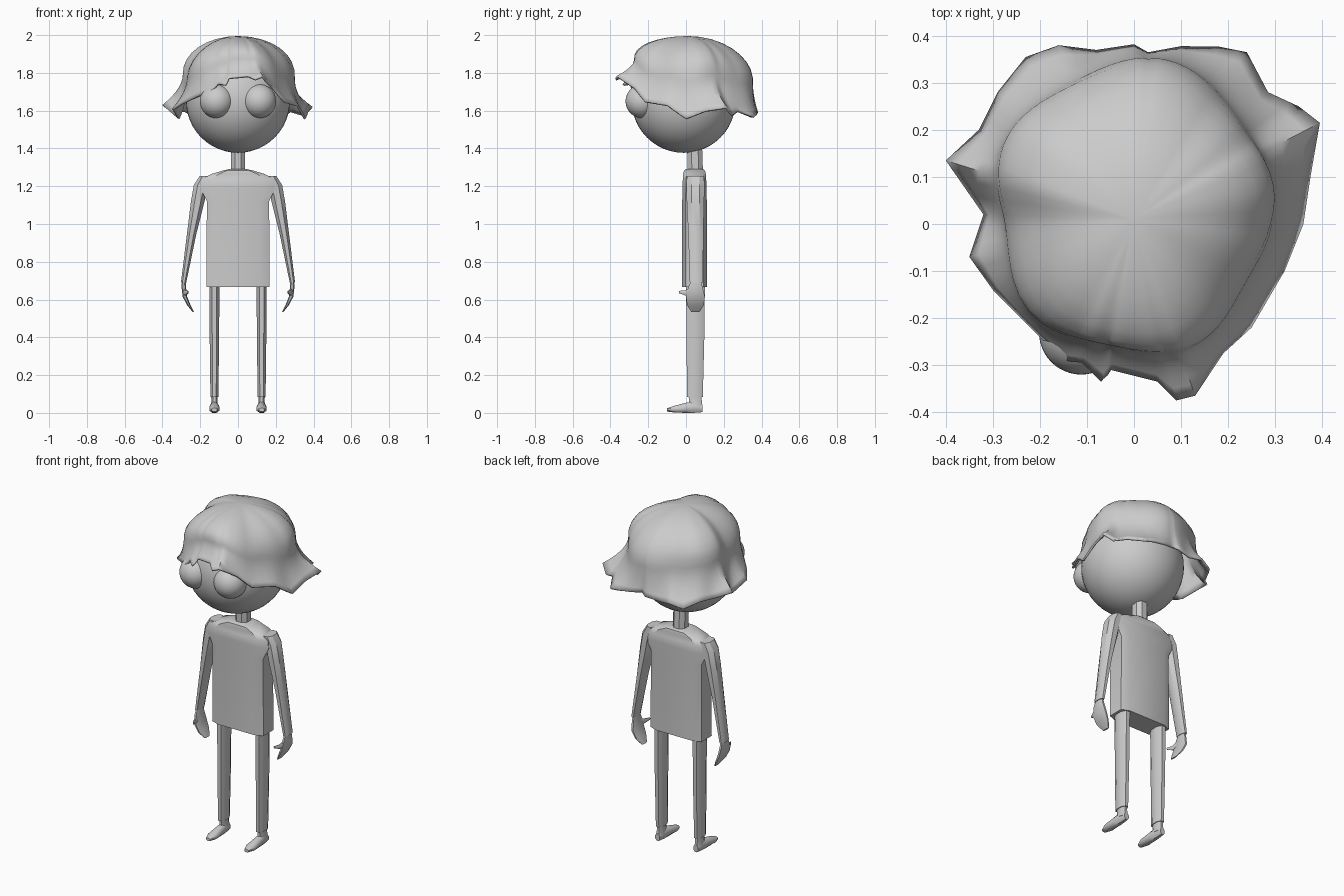
import bpy, bmesh, math
from mathutils import Vector

if "Cube" in bpy.data.objects:
    bpy.data.objects.remove(bpy.data.objects["Cube"])

grey = bpy.data.materials.new("plain grey")
grey.diffuse_color = (0.6, 0.6, 0.6, 1)
grey.use_nodes = True
grey.node_tree.nodes["Principled BSDF"].inputs["Base Color"].default_value = grey.diffuse_color


def finish(obj, angle=30):
    obj.data.materials.append(grey)
    bpy.ops.object.select_all(action='DESELECT')
    obj.select_set(True)
    bpy.context.view_layer.objects.active = obj
    bpy.ops.object.shade_smooth_by_angle(angle=math.radians(angle))
    return obj


def mesh_object(name, bm, angle=30):
    bmesh.ops.recalc_face_normals(bm, faces=bm.faces)
    me = bpy.data.meshes.new(name)
    bm.to_mesh(me)
    bm.free()
    obj = bpy.data.objects.new(name, me)
    bpy.context.collection.objects.link(obj)
    return finish(obj, angle)


def loft(name, rings, plane="xy", chamfer=0.45, angle=30):
    """Join chamfered-box sections; a ring is (centre, half width, half depth)."""
    c = chamfer
    shape = [(1, -c), (1, c), (c, 1), (-c, 1), (-1, c), (-1, -c), (-c, -1), (c, -1)]
    bm = bmesh.new()
    loops = []
    for centre, a, b in rings:
        loop = []
        for u, v in shape:
            off = Vector((u * a, v * b, 0)) if plane == "xy" else Vector((u * a, 0, v * b))
            loop.append(bm.verts.new(Vector(centre) + off))
        loops.append(loop)
    for lo, hi in zip(loops, loops[1:]):
        for i in range(8):
            j = (i + 1) % 8
            bm.faces.new((lo[i], lo[j], hi[j], hi[i]))
    bm.faces.new(loops[0])
    bm.faces.new(loops[-1])
    return mesh_object(name, bm, angle)


def ball(name, centre, radius):
    bpy.ops.mesh.primitive_uv_sphere_add(segments=48, ring_count=24, radius=radius, location=centre)
    obj = bpy.context.object
    obj.name = name
    return finish(obj, 60)


# Head, eyes and neck
ball("head", (0, -0.012, 1.652), 0.275)
for side, s in (("left", 1), ("right", -1)):
    ball(side + "_eye", (s * 0.112, -0.23, 1.65), 0.09)
loft("neck", [((0, 0.05, 1.27), 0.038, 0.04), ((0, 0.045, 1.42), 0.038, 0.04)])

# Shirt body: straight box with sloping shoulders
loft("shirt_body", [((0, 0.045, 0.667), 0.167, 0.065), ((0, 0.045, 1.12), 0.165, 0.065),
                    ((0, 0.045, 1.19), 0.20, 0.064), ((0, 0.045, 1.235), 0.195, 0.062),
                    ((0, 0.045, 1.265), 0.14, 0.06), ((0, 0.045, 1.283), 0.08, 0.056),
                    ((0, 0.045, 1.292), 0.04, 0.045)], chamfer=0.72)

# Limbs, built once for each side
for side, s in (("left", 1), ("right", -1)):
    loft(side + "_sleeve", [((s * 0.175, 0.05, 1.255), 0.028, 0.045),
                            ((s * 0.197, 0.05, 1.205), 0.037, 0.048),
                            ((s * 0.213, 0.05, 1.12), 0.036, 0.046),
                            ((s * 0.245, 0.052, 0.95), 0.025, 0.04),
                            ((s * 0.288, 0.055, 0.69), 0.014, 0.035)])
    loft(side + "_hand", [((s * 0.287, 0.053, 0.70), 0.010, 0.026),
                          ((s * 0.287, 0.05, 0.665), 0.012, 0.038),
                          ((s * 0.281, 0.05, 0.615), 0.012, 0.05),
                          ((s * 0.26, 0.05, 0.57), 0.009, 0.044),
                          ((s * 0.237, 0.05, 0.535), 0.004, 0.022)], angle=50)
    loft(side + "_thumb", [((s * 0.285, 0.03, 0.645), 0.008, 0.022),
                           ((s * 0.278, -0.005, 0.635), 0.008, 0.013),
                           ((s * 0.264, -0.038, 0.64), 0.004, 0.006)], "xz", angle=50)
    loft(side + "_leg", [((s * 0.125, 0.047, 0.085), 0.021, 0.042),
                         ((s * 0.125, 0.05, 0.4), 0.025, 0.047),
                         ((s * 0.125, 0.05, 0.69), 0.027, 0.05)])
    loft(side + "_ankle", [((s * 0.125, 0.05, 0.03), 0.021, 0.038),
                           ((s * 0.125, 0.05, 0.06), 0.016, 0.034),
                           ((s * 0.125, 0.048, 0.09), 0.017, 0.034)])
    loft(side + "_foot", [((s * 0.125, 0.088, 0.024), 0.015, 0.02),
                          ((s * 0.125, 0.04, 0.03), 0.021, 0.03),
                          ((s * 0.125, 0.0, 0.027), 0.024, 0.027),
                          ((s * 0.125, -0.06, 0.02), 0.027, 0.018),
                          ((s * 0.125, -0.10, 0.016), 0.014, 0.009)], "xz", angle=50)

# Hair: ragged hem outline, each hem point joined to the crown by a curved column
hem = [(0.36, 0, 1.56), (0.375, 0.10, 1.6), (0.395, 0.215, 1.62), (0.35, 0.25, 1.58),
       (0.285, 0.28, 1.6), (0.24, 0.365, 1.57), (0.18, 0.377, 1.58), (0.1, 0.378, 1.59),
       (0.03, 0.365, 1.6), (0, 0.382, 1.59), (-0.08, 0.37, 1.58), (-0.16, 0.38, 1.59),
       (-0.23, 0.355, 1.57), (-0.29, 0.28, 1.6), (-0.33, 0.2, 1.6), (-0.40, 0.135, 1.63),
       (-0.32, 0.02, 1.56), (-0.35, -0.07, 1.61), (-0.3, -0.14, 1.64), (-0.21, -0.23, 1.68),
       (-0.15, -0.29, 1.70), (-0.11, -0.295, 1.745), (-0.07, -0.335, 1.74), (-0.05, -0.31, 1.775),
       (0.05, -0.335, 1.785), (0.09, -0.375, 1.77), (0.13, -0.365, 1.785), (0.19, -0.275, 1.72),
       (0.25, -0.22, 1.65), (0.32, -0.10, 1.63)]
SPLIT, UPPER, LOWER = 3, 8, 7
crown = Vector((0, 0.01, 1.995))
bm = bmesh.new()
top = bm.verts.new(crown)
columns = []
for i, p in enumerate(hem):
    q = hem[(i + 1) % len(hem)]
    for k in range(SPLIT):
        edge = Vector(p).lerp(Vector(q), k / SPLIT)
        flat = Vector((edge.x - crown.x, edge.y - crown.y))
        reach, ang = flat.length, math.atan2(flat.y, flat.x)
        # Widest part of the dome, fuller at the back
        belly = 0.285 + 0.05 * max(0, math.sin(ang)) + 0.012 * math.sin(5 * ang + 1)
        belly = min(belly, reach * 0.96)
        mid_z = edge.z + (crown.z - edge.z) * 0.45
        profile = []
        for n in range(1, UPPER + 1):
            t = n / UPPER * math.pi / 2
            lump = 0.012 * math.sin(3 * ang + 0.6) * math.sin(2 * t)
            profile.append((belly * math.sin(t) + lump, mid_z + (crown.z - mid_z) * math.cos(t)))
        for n in range(1, LOWER + 1):
            u = n / LOWER
            profile.append((belly + (reach - belly) * u ** 1.9, mid_z + (edge.z - mid_z) * u))
        columns.append([bm.verts.new((crown.x + r * math.cos(ang), crown.y + r * math.sin(ang), z))
                        for r, z in profile])
for a, b in zip(columns, columns[1:] + columns[:1]):
    bm.faces.new((top, a[0], b[0]))
    for n in range(len(a) - 1):
        bm.faces.new((a[n], a[n + 1], b[n + 1], b[n]))
hair = mesh_object("hair", bm, 60)
shell = hair.modifiers.new("thickness", 'SOLIDIFY')
shell.thickness = 0.012
shell.offset = -1
